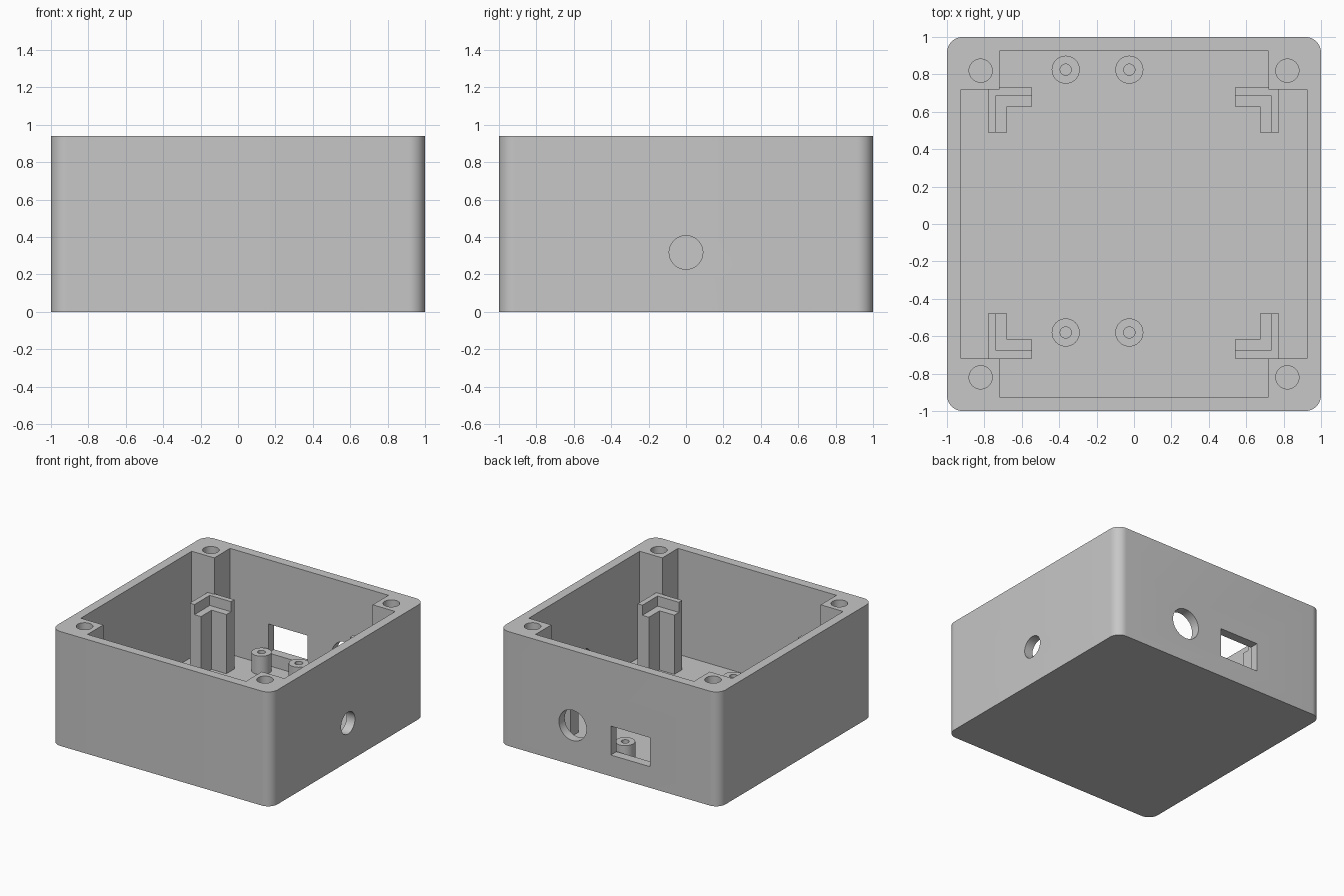
import bpy, bmesh, math
from mathutils import Matrix, Vector

if "Cube" in bpy.data.objects:
    bpy.data.objects.remove(bpy.data.objects["Cube"], do_unlink=True)

HEIGHT, FLOOR = 0.94, 0.07
INNER, BLOCK = 0.925, 0.72      # cavity half width, inner face of corner blocks
CORNER = 0.085                  # outer corner radius

grey = bpy.data.materials.new("light grey plastic")
grey.use_nodes = True
colour = (0.57, 0.57, 0.57, 1)
grey.diffuse_color = colour
grey.node_tree.nodes["Principled BSDF"].inputs["Base Color"].default_value = colour


def prism(name, points, bottom, top):
    """Extrude a flat outline from one height to another."""
    bm = bmesh.new()
    face = bm.faces.new([bm.verts.new((x, y, bottom)) for x, y in points])
    out = bmesh.ops.extrude_face_region(bm, geom=[face])
    moved = [v for v in out["geom"] if isinstance(v, bmesh.types.BMVert)]
    bmesh.ops.translate(bm, verts=moved, vec=(0, 0, top - bottom))
    bmesh.ops.recalc_face_normals(bm, faces=bm.faces)
    mesh = bpy.data.meshes.new(name)
    bm.to_mesh(mesh)
    bm.free()
    mesh.materials.append(grey)
    obj = bpy.data.objects.new(name, mesh)
    bpy.context.collection.objects.link(obj)
    return obj


def circle(x, y, r, n=48):
    return [(x + r * math.cos(math.tau * i / n), y + r * math.sin(math.tau * i / n))
            for i in range(n)]


def rect(x0, y0, x1, y1):
    return [(x0, y0), (x1, y0), (x1, y1), (x0, y1)]


def cut(target, cutter):
    cutter.hide_render = True
    mod = target.modifiers.new("cut", "BOOLEAN")
    mod.operation, mod.solver, mod.object = "DIFFERENCE", "EXACT", cutter
    bpy.context.view_layer.objects.active = target
    bpy.ops.object.modifier_apply(modifier=mod.name)
    bpy.data.objects.remove(cutter, do_unlink=True)


def smooth(obj):
    bpy.ops.object.select_all(action="DESELECT")
    obj.select_set(True)
    bpy.context.view_layer.objects.active = obj
    bpy.ops.object.shade_smooth_by_angle(angle=math.radians(30))


def side_hole(points, axis):
    """Upright prism tipped over so that its outline pierces a wall."""
    obj = prism("wall_cutter", points, 0.8, 1.2)
    if axis == "x":      # outline (y, z) pushed along +x
        m = Matrix(((0, 0, 1, 0), (1, 0, 0, 0), (0, 1, 0, 0), (0, 0, 0, 1)))
    else:                # outline (z, x) pushed along +y
        m = Matrix(((0, 1, 0, 0), (0, 0, 1, 0), (1, 0, 0, 0), (0, 0, 0, 1)))
    obj.data.transform(m)
    return obj


# Box body with rounded upright corners
outline = []
for k, (sx, sy) in enumerate([(1, 1), (-1, 1), (-1, -1), (1, -1)]):
    for i in range(13):
        a = math.pi / 2 * (k + i / 12)
        outline.append((sx * (1 - CORNER) + CORNER * math.cos(a),
                        sy * (1 - CORNER) + CORNER * math.sin(a)))
body = prism("box_body", outline, 0, HEIGHT)

# Cavity: a plus-shaped outline that leaves four corner screw blocks
quarter = [(INNER, BLOCK), (BLOCK, BLOCK), (BLOCK, INNER)]
plus = []
for sx, sy in [(1, 1), (-1, 1), (-1, -1), (1, -1)]:
    pts = [(sx * x, sy * y) for x, y in quarter]
    plus += pts if sx * sy > 0 else pts[::-1]
cut(body, prism("cavity_cutter", plus, FLOOR, HEIGHT + 0.1))

# Lid screw holes
for sx in (-1, 1):
    for sy in (-1, 1):
        cut(body, prism("screw_cutter", circle(sx * 0.82, sy * 0.82, 0.062),
                        HEIGHT - 0.45, HEIGHT + 0.1))

# Wall openings: side hole, rear hole and rear window
cut(body, side_hole(circle(0, 0.318, 0.09), "x"))
cut(body, side_hole(circle(0.325, 0.33, 0.125), "y"))
cut(body, side_hole(rect(0.174, -0.372, 0.412, -0.017), "y"))
smooth(body)

# Hollow standoffs on the floor
for side, y in (("back", 0.825), ("front", -0.58)):
    for hand, x in (("right", -0.365), ("left", -0.025)):
        post = prism(f"standoff_{side}_{hand}", circle(x, y, 0.075, 32), FLOOR - 0.01, 0.222)
        cut(post, prism("bore_cutter", circle(x, y, 0.03, 24), FLOOR + 0.002, 0.3))
        smooth(post)


def angle_outline(sx, sy, inset, thick):
    """L outline with its outer corner pointing away from the centre."""
    ox, oy = 0.778 - inset, 0.725 - inset
    ex, ey = 0.542, 0.484
    ix, iy = 0.778 - thick, 0.725 - thick
    pts = [(ox, oy), (ex, oy), (ex, iy), (ix, iy), (ix, ey), (ox, ey)]
    return [(sx * x - 0.003, sy * y + 0.005) for x, y in pts]


# L-shaped corner supports: lower shelf inside, higher lip outside
for side, sy in (("back", 1), ("front", -1)):
    for hand, sx in (("left", 1), ("right", -1)):
        prism(f"support_shelf_{side}_{hand}", angle_outline(sx, sy, 0.043, 0.102),
              FLOOR - 0.01, 0.557)
        prism(f"support_lip_{side}_{hand}", angle_outline(sx, sy, 0, 0.043),
              FLOOR - 0.01, 0.64)
